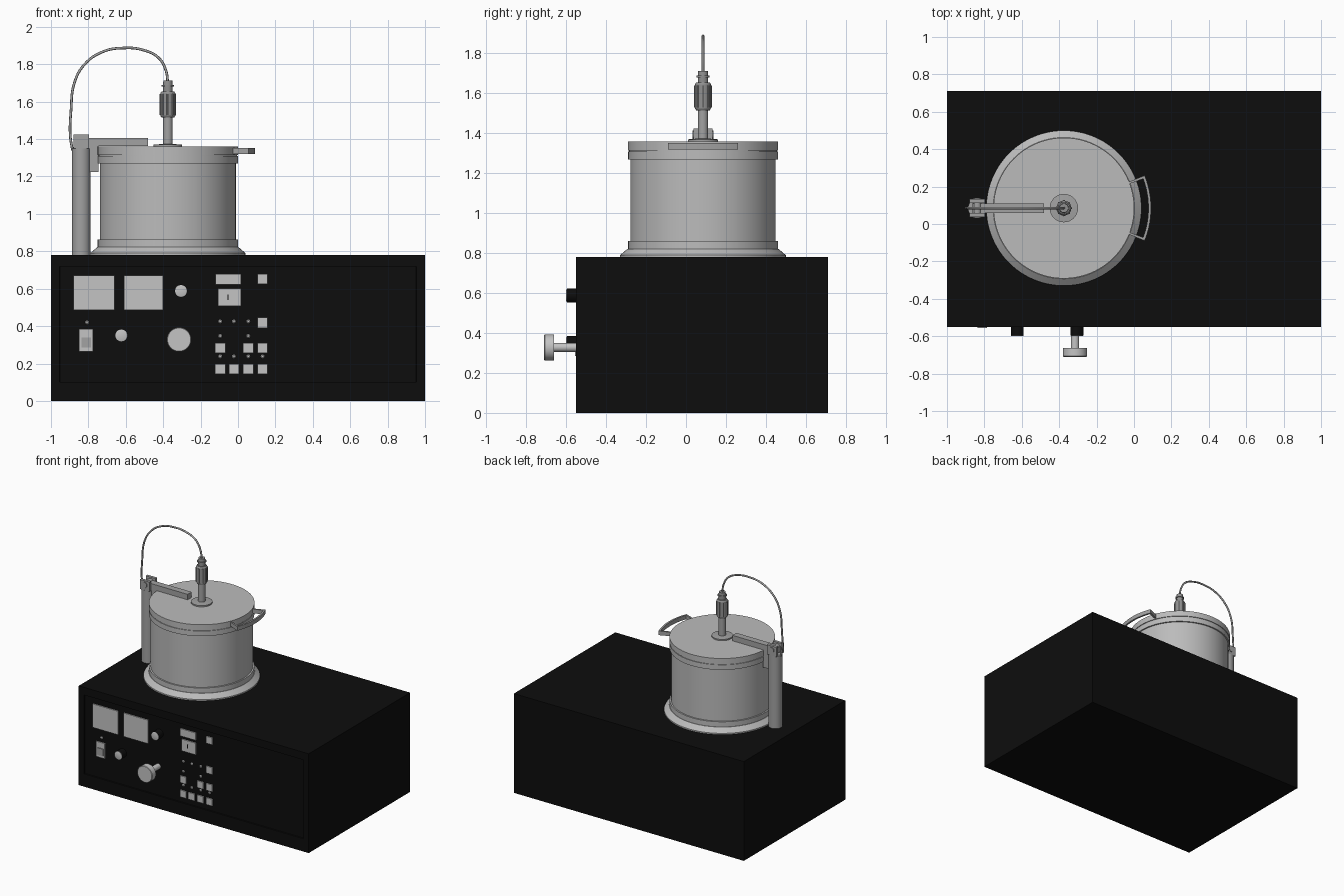
import bpy, bmesh, math
from mathutils import Vector, Matrix

if "Cube" in bpy.data.objects:
    bpy.data.objects.remove(bpy.data.objects["Cube"])

def material(name, v):
    m = bpy.data.materials.new(name)
    m.diffuse_color = (v, v, v, 1)
    m.use_nodes = True
    m.node_tree.nodes["Principled BSDF"].inputs["Base Color"].default_value = m.diffuse_color
    return m

BLACK = material("black enamel", 0.004)
STEEL = material("light steel", 0.50)
DARK_STEEL = material("dark steel", 0.36)
CONNECTOR = material("connector grey", 0.28)
PANEL = material("pale panel grey", 0.55)

CX, CY = -0.375, 0.085          # chamber axis
PX = -0.838                     # hinge post axis
FACE = -0.54                    # recessed panel plane

def finish(name, bm, mat, smooth=False):
    bmesh.ops.recalc_face_normals(bm, faces=bm.faces)
    me = bpy.data.meshes.new(name)
    bm.to_mesh(me)
    bm.free()
    ob = bpy.data.objects.new(name, me)
    bpy.context.collection.objects.link(ob)
    me.materials.append(mat)
    if smooth:
        bpy.ops.object.select_all(action='DESELECT')
        ob.select_set(True)
        bpy.context.view_layer.objects.active = ob
        bpy.ops.object.shade_smooth_by_angle(angle=math.radians(30))
    return ob

def box(name, x0, x1, y0, y1, z0, z1, mat):
    bm = bmesh.new()
    bmesh.ops.create_cube(bm, size=1)
    bmesh.ops.scale(bm, vec=(x1 - x0, y1 - y0, z1 - z0), verts=bm.verts)
    bmesh.ops.translate(bm, vec=((x0 + x1) / 2, (y0 + y1) / 2, (z0 + z1) / 2), verts=bm.verts)
    return finish(name, bm, mat)

def lathe(name, profile, loc, mat, axis='Z', n=64):
    """Solid of revolution from (radius, height) pairs; axis 'Y' points to the front."""
    bm = bmesh.new()
    rings = [[bm.verts.new((r * math.cos(2 * math.pi * i / n), r * math.sin(2 * math.pi * i / n), h))
              for i in range(n)] for r, h in profile]
    for a, b in zip(rings, rings[1:]):
        for i in range(n):
            bm.faces.new((a[i], a[(i + 1) % n], b[(i + 1) % n], b[i]))
    bm.faces.new(rings[0])
    bm.faces.new(rings[-1])
    if axis == 'Y':
        bmesh.ops.rotate(bm, matrix=Matrix.Rotation(math.pi / 2, 3, 'X'), verts=bm.verts)
    bmesh.ops.translate(bm, vec=loc, verts=bm.verts)
    return finish(name, bm, mat, True)

# Cabinet with a shallow recessed control panel
bm = bmesh.new()
bmesh.ops.create_cube(bm, size=1)
bmesh.ops.scale(bm, vec=(2, 1.26, 0.78), verts=bm.verts)
bmesh.ops.translate(bm, vec=(0, 0.08, 0.39), verts=bm.verts)
front = [f for f in bm.faces if f.normal.y < -0.9]
bmesh.ops.inset_region(bm, faces=front, thickness=0.066)
for v in front[0].verts:
    v.co.z = 0.10 if v.co.z < 0.39 else 0.72
bmesh.ops.inset_region(bm, faces=front, thickness=0.002, depth=-0.01)
finish("cabinet", bm, BLACK)

# Chamber: flared flange, lower band, body, upper band, lid
lathe("chamber_flange", [(0.415, 0.775), (0.415, 0.79), (0.378, 0.822)], (CX, CY, 0), STEEL, n=96)
lathe("chamber_body", [(0.375, 0.82), (0.375, 0.862), (0.364, 0.862), (0.364, 1.27),
                       (0.375, 1.27), (0.375, 1.31)], (CX, CY, 0), STEEL, n=96)
lathe("chamber_lid", [(0.37, 1.31), (0.37, 1.315), (0.376, 1.315), (0.376, 1.36)], (CX, CY, 0), STEEL, n=96)

# Central feedthrough and connector
lathe("feedthrough", [(0.076, 1.355), (0.076, 1.37), (0.026, 1.374), (0.026, 1.52)],
      (CX, CY, 0), DARK_STEEL, n=32)
lathe("connector", [(0.034, 1.515), (0.04, 1.525), (0.04, 1.645), (0.034, 1.655), (0.026, 1.655),
                    (0.026, 1.68), (0.033, 1.68), (0.033, 1.69), (0.026, 1.69), (0.024, 1.712)],
      (CX, CY, 0), CONNECTOR, n=24)
for k in range(8):              # grip ribs
    a = k * math.pi / 4
    lathe("connector_rib", [(0.007, 1.53), (0.007, 1.64)],
          (CX + 0.037 * math.cos(a), CY + 0.037 * math.sin(a), 0), CONNECTOR, n=8)

# Cable looping over to the post
path = [(-0.375, 1.70), (-0.385, 1.765), (-0.425, 1.835), (-0.51, 1.877), (-0.61, 1.887), (-0.72, 1.868),
        (-0.82, 1.80), (-0.875, 1.70), (-0.893, 1.55), (-0.897, 1.42), (-0.885, 1.34)]
cu = bpy.data.curves.new("cable", 'CURVE')
cu.dimensions = '3D'
cu.bevel_depth = 0.007
cu.bevel_resolution = 2
cu.resolution_u = 6
cu.use_fill_caps = True
sp = cu.splines.new('BEZIER')
sp.bezier_points.add(len(path) - 1)
for p, (x, z) in zip(sp.bezier_points, path):
    p.co = (x, CY, z)
    p.handle_left_type = p.handle_right_type = 'AUTO'
cu.materials.append(DARK_STEEL)
bpy.context.collection.objects.link(bpy.data.objects.new("cable", cu))

# Hinge post with forked top, pivot pin, lid arm and bracket
lathe("hinge_post", [(0.05, 0.775), (0.05, 1.35)], (PX, CY, 0), DARK_STEEL, n=32)
for s in (-1, 1):
    y0, y1 = sorted((CY + s * 0.026, CY + s * 0.048))
    box("post_fork", PX - 0.042, PX + 0.042, y0, y1, 1.35, 1.425, DARK_STEEL)
lathe("pivot_pin", [(0.022, -0.053), (0.022, 0.053)], (PX, CY, 1.393), DARK_STEEL, 'Y', 20)
box("lid_arm", -0.865, -0.48, CY - 0.025, CY + 0.025, 1.362, 1.405, DARK_STEEL)
box("arm_bracket", -0.797, -0.745, CY - 0.025, CY + 0.025, 1.225, 1.37, DARK_STEEL)

# Lid handle: bent strip with radial ends
half = math.radians(22)
outer = [(0.366, -half)] + [(0.466, half * (i / 8 - 1)) for i in range(17)] + [(0.366, half)]
inner = [(0.366, -half + 0.03)] + [(0.452, (half - 0.03) * (i / 8 - 1)) for i in range(17)] + [(0.366, half - 0.03)]
bm = bmesh.new()
def ring(pts, z):
    return [bm.verts.new((CX + r * math.cos(a), CY + r * math.sin(a), z)) for r, a in pts]
o0, o1, i0, i1 = ring(outer, 1.32), ring(outer, 1.352), ring(inner, 1.32), ring(inner, 1.352)
for k in range(len(outer) - 1):
    for a, b in ((o0, o1), (o1, i1), (i1, i0), (i0, o0)):
        bm.faces.new((a[k], a[k + 1], b[k + 1], b[k]))
for k in (0, -1):
    bm.faces.new((o0[k], o1[k], i1[k], i0[k]))
finish("lid_handle", bm, DARK_STEEL, True)

# Panel plates: meters, displays, rocker switch
def plate(name, x0, x1, z0, z1, t=0.009, mat=PANEL):
    return box(name, x0, x1, FACE - t, FACE + 0.005, z0, z1, mat)

plate("meter_left", -0.88, -0.66, 0.485, 0.67)
plate("meter_right", -0.61, -0.40, 0.485, 0.67)
plate("upper_display", -0.12, 0.015, 0.622, 0.68)
plate("lower_display", -0.107, 0.015, 0.508, 0.60)
plate("display_slot", -0.057, -0.05, 0.54, 0.57, 0.0095, BLACK)
plate("switch_frame", -0.85, -0.775, 0.265, 0.385)
plate("switch_rocker", -0.838, -0.787, 0.285, 0.34, 0.016, DARK_STEEL)

# Push buttons and indicator lamps
cols = (-0.095, -0.022, 0.055, 0.132)
buttons = [(cols[3], 0.652), (cols[3], 0.418)] + [(cols[i], 0.282) for i in (0, 2, 3)] + [(x, 0.17) for x in cols]
for x, z in buttons:
    plate("push_button", x - 0.027, x + 0.027, z - 0.027, z + 0.027)
lamps = [(-0.807, 0.42)] + [(x, 0.425) for x in cols[:3]] + [(cols[i], 0.347) for i in (0, 2)] + [(x, 0.238) for x in cols]
for x, z in lamps:
    lathe("indicator_lamp", [(0.011, -0.005), (0.011, 0.004), (0.006, 0.009)], (x, FACE, z), PANEL, 'Y', 10)

# Small knobs: black skirt with pale cap
for x, z in ((-0.305, 0.588), (-0.624, 0.35)):
    lathe("knob_skirt", [(0.034, -0.005), (0.034, 0.055)], (x, FACE, z), BLACK, 'Y', 24)
    lathe("knob_cap", [(0.033, 0.054), (0.033, 0.058), (0.028, 0.06)], (x, FACE, z), PANEL, 'Y', 24)

# Large control wheel on a shaft
lathe("wheel_shaft", [(0.022, -0.005), (0.022, 0.13)], (-0.315, FACE, 0.328), PANEL, 'Y', 24)
lathe("control_wheel", [(0.065, 0.122), (0.065, 0.167), (0.062, 0.17)], (-0.315, FACE, 0.328), PANEL, 'Y', 40)
